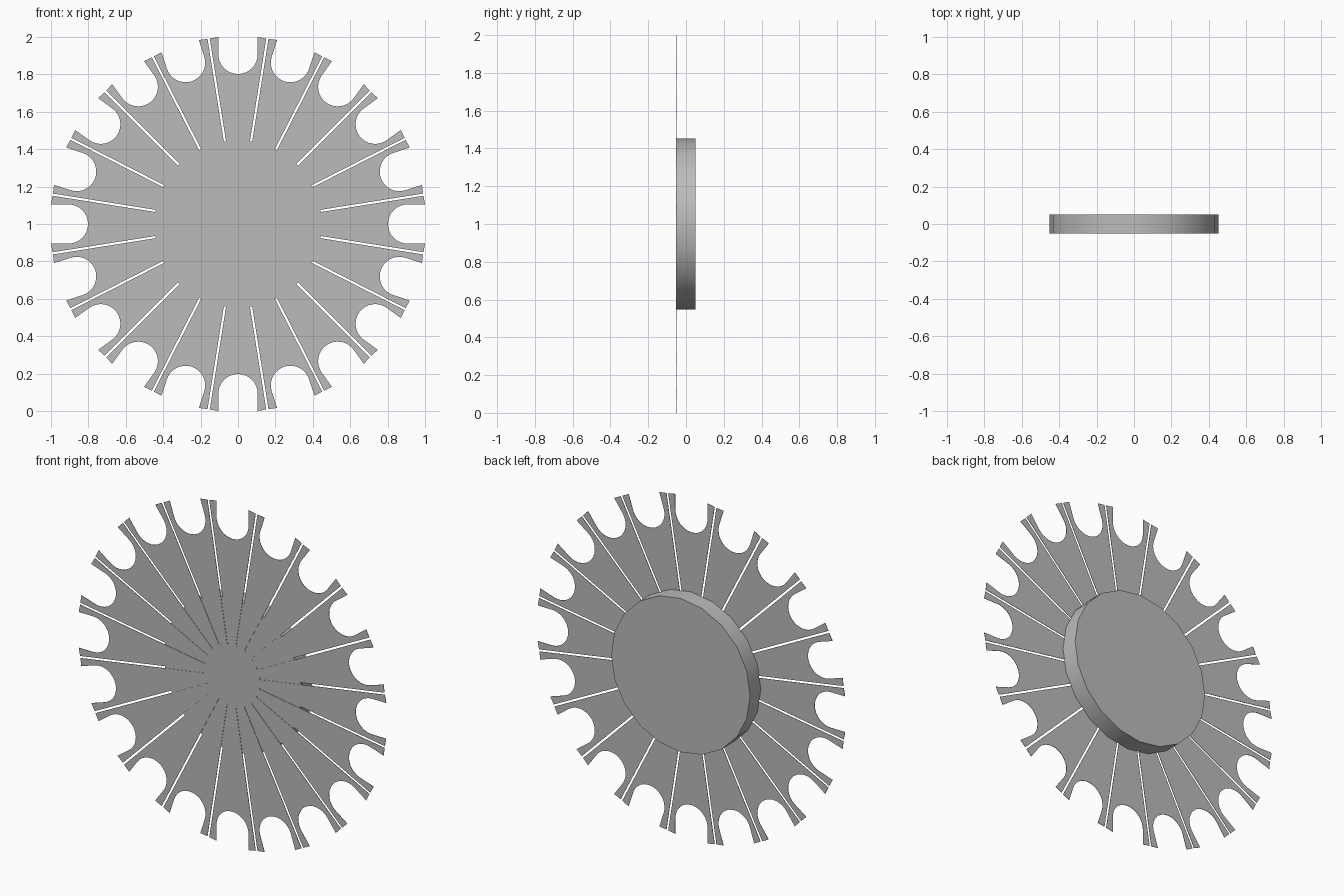
import bpy, bmesh
from math import sin, cos, pi, radians
from mathutils import Matrix, Vector

if "Cube" in bpy.data.objects:
    bpy.data.objects.remove(bpy.data.objects["Cube"])

COUNT = 20            # number of petals, slits and scallops
STEP = 2 * pi / COUNT
HALF_GAP = 0.006      # half the width of a slit
HUB_R = 0.18
FRONT_Y = -0.05
THICK = 0.002
CENTRE = Vector((0, 0, 1))

grey = bpy.data.materials.new("plain grey")
grey.use_nodes = True
grey.diffuse_color = (0.5, 0.5, 0.5, 1)
grey.node_tree.nodes["Principled BSDF"].inputs["Base Color"].default_value = (0.5, 0.5, 0.5, 1)


def finish(bm, name):
    bmesh.ops.recalc_face_normals(bm, faces=bm.faces)
    mesh = bpy.data.meshes.new(name)
    bm.to_mesh(mesh)
    bm.free()
    mesh.materials.append(grey)
    obj = bpy.data.objects.new(name, mesh)
    bpy.context.collection.objects.link(obj)
    return obj


def petal_outline():
    """Right half of a petal pointing up, then mirrored; scallop sits in the middle."""
    along = Vector((sin(STEP / 2), cos(STEP / 2)))     # direction of the slit
    side = Vector((-along.y, along.x)) * HALF_GAP
    notch_r, notch_z = 0.105, 0.907
    right = [along * HUB_R + side, along * 1.003 + side, Vector((notch_r, 1.0))]
    for i in range(9):
        a = i * pi / 16
        right.append(Vector((notch_r * cos(a), notch_z - notch_r * sin(a))))
    left = [Vector((-p.x, p.y)) for p in reversed(right[:-1])]
    return right + left


# Slotted plate: petals around a small hub
bm = bmesh.new()
outline = petal_outline()
hub = []
for k in range(COUNT):
    turn = Matrix.Rotation(k * STEP, 3, 'Y')
    verts = [bm.verts.new(turn @ Vector((p.x, FRONT_Y, p.y)) + CENTRE) for p in outline]
    bm.faces.new(verts)
    hub += [verts[-1], verts[0]]
bm.faces.new(hub)
bmesh.ops.recalc_face_normals(bm, faces=bm.faces)
extruded = bmesh.ops.extrude_face_region(bm, geom=bm.faces[:], use_keep_orig=True)
moved = [g for g in extruded["geom"] if isinstance(g, bmesh.types.BMVert)]
bmesh.ops.translate(bm, verts=moved, vec=(0, -THICK, 0))
finish(bm, "slotted_plate")

# Drum behind the plate
bm = bmesh.new()
bmesh.ops.create_cone(bm, cap_ends=True, segments=COUNT, radius1=0.452, radius2=0.452, depth=0.1,
                      matrix=Matrix.Translation(CENTRE) @ Matrix.Rotation(pi / 2, 4, 'X')
                      @ Matrix.Rotation(0, 4, 'Z'))
drum = finish(bm, "drum")
bpy.ops.object.select_all(action='DESELECT')
drum.select_set(True)
bpy.context.view_layer.objects.active = drum
bpy.ops.object.shade_smooth_by_angle(angle=radians(30))
